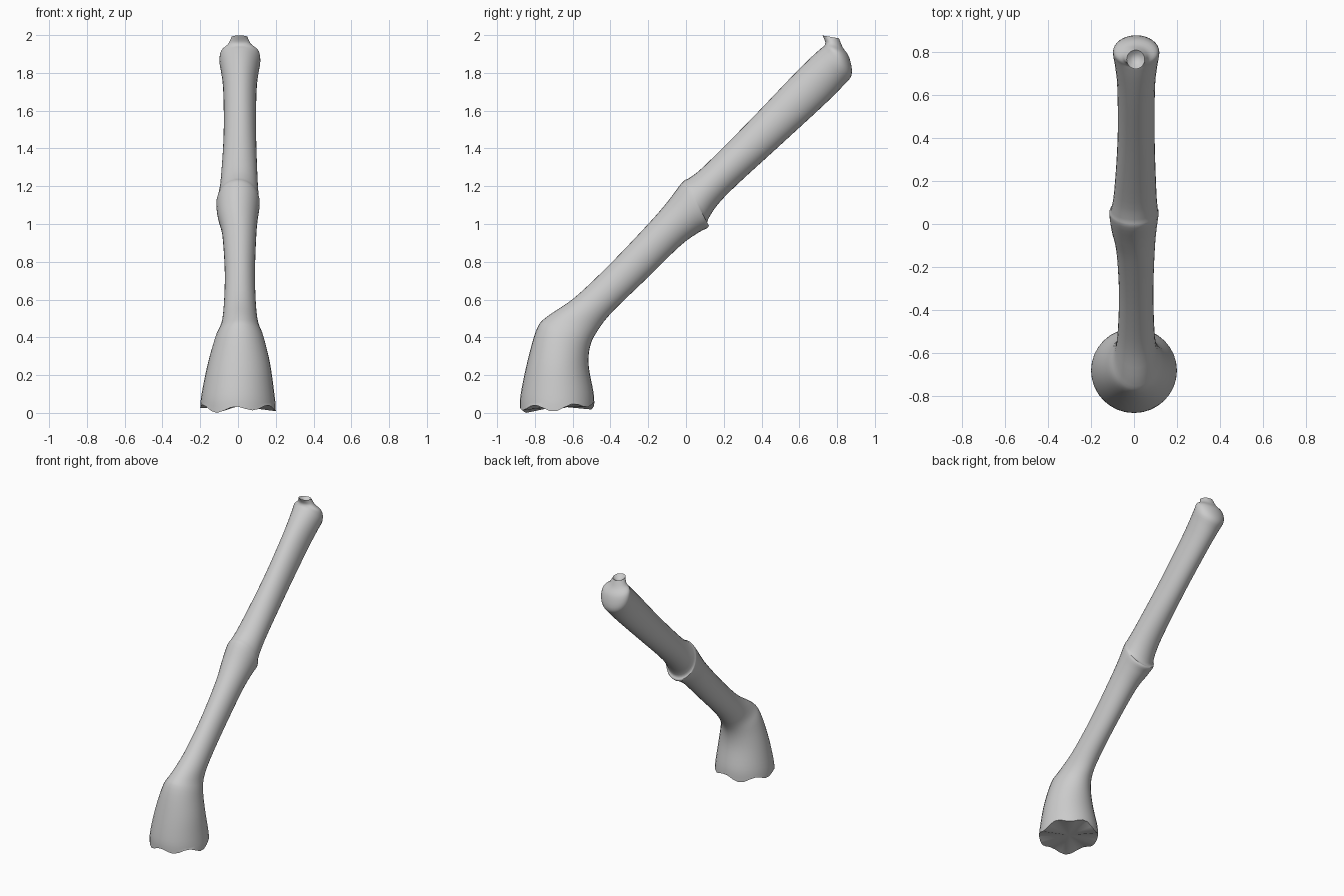
import bpy, bmesh, math

SEG = 32
SUB = 4

# Cross-sections: upper edge (y, z), lower edge (y, z), half width, x centre
SECTIONS = [
    (-0.88, 0.025, -0.485, 0.045, 0.200, 0.000),
    (-0.875, 0.10, -0.49, 0.11, 0.192, 0.000),
    (-0.84, 0.27, -0.515, 0.25, 0.165, 0.005),
    (-0.79, 0.445, -0.507, 0.355, 0.128, 0.008),
    (-0.735, 0.51, -0.465, 0.44, 0.098, 0.010),
    (-0.59, 0.61, -0.39, 0.535, 0.085, 0.010),
    (-0.40, 0.79, -0.22, 0.70, 0.080, 0.010),
    (-0.20, 1.00, -0.03, 0.885, 0.090, 0.007),
    (-0.10, 1.115, 0.07, 0.957, 0.106, 0.000),
    (-0.02, 1.22, 0.12, 0.985, 0.115, 0.000),
    (0.02, 1.245, 0.117, 1.025, 0.109, 0.002),
    (0.10, 1.31, 0.21, 1.15, 0.098, 0.006),
    (0.33, 1.54, 0.48, 1.40, 0.086, 0.010),
    (0.55, 1.77, 0.73, 1.63, 0.088, 0.010),
    (0.66, 1.88, 0.83, 1.73, 0.099, 0.010),
    (0.715, 1.93, 0.877, 1.79, 0.108, 0.010),
    (0.733, 1.945, 0.865, 1.88, 0.100, 0.010),
    (0.737, 1.965, 0.83, 1.935, 0.062, 0.008),
    (0.722, 1.998, 0.81, 1.983, 0.042, 0.008),
]


def catmull(p0, p1, p2, p3, t):
    return tuple(0.5 * (2 * b + (c - a) * t + (2 * a - 5 * b + 4 * c - d) * t * t
                        + (3 * b - a - 3 * c + d) * t ** 3)
                 for a, b, c, d in zip(p0, p1, p2, p3))


def smooth_sections(s):
    n = len(s)
    out = []
    for i in range(n - 1):
        for k in range(SUB):
            out.append(catmull(s[max(i - 1, 0)], s[i], s[i + 1], s[min(i + 2, n - 1)], k / SUB))
    return out + [s[-1]]


def add_ring(bm, sec, wave=0.0):
    y0, z0, y1, z1, hw, cx = sec
    ring = []
    for i in range(SEG):
        a = 2 * math.pi * i / SEG
        u = (1 - math.cos(a)) / 2
        dz = wave * (math.cos(6 * a + 0.6) + 0.5 * math.sin(a * 3))
        ring.append(bm.verts.new((cx + hw * math.sin(a), y0 + (y1 - y0) * u,
                                  z0 + (z1 - z0) * u + dz)))
    return ring


def fan(bm, ring, centre):
    c = bm.verts.new(centre)
    for i in range(SEG):
        bm.faces.new((ring[i], ring[(i + 1) % SEG], c))


# Bent shaft: flared foot, middle joint and knobbed tip
bm = bmesh.new()
rings = [add_ring(bm, s, 0.015 if i == 0 else 0.0)
         for i, s in enumerate(smooth_sections(SECTIONS))]
# Small hollow in the tip
rings.append(add_ring(bm, (0.742, 1.975, 0.795, 1.97, 0.025, 0.008)))
for r0, r1 in zip(rings, rings[1:]):
    for i in range(SEG):
        j = (i + 1) % SEG
        bm.faces.new((r0[i], r0[j], r1[j], r1[i]))
fan(bm, rings[0], (0, -0.68, 0.035))
fan(bm, rings[-1], (0.008, 0.769, 1.96))

# Rest the lowest point on the floor
low = min(v.co.z for v in bm.verts)
for v in rings[0]:
    v.co.z -= low
bmesh.ops.recalc_face_normals(bm, faces=bm.faces)

mesh = bpy.data.meshes.new("bent_shaft")
bm.to_mesh(mesh)
bm.free()
obj = bpy.data.objects.new("bent_shaft", mesh)
bpy.context.collection.objects.link(obj)
bpy.context.view_layer.objects.active = obj
obj.select_set(True)
bpy.ops.object.shade_smooth_by_angle(angle=math.radians(45))
